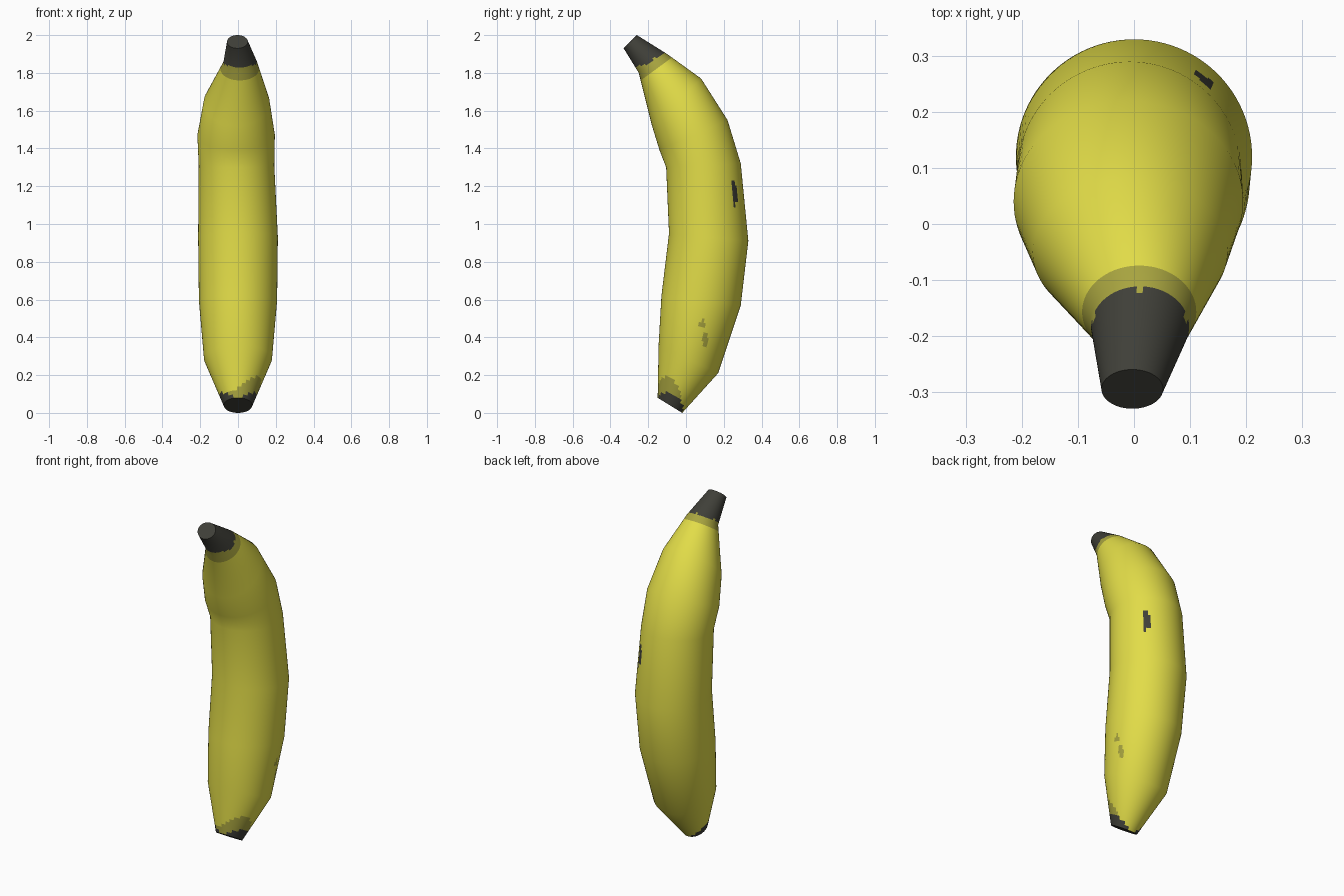
import bpy, bmesh, math
from mathutils import Vector

if "Cube" in bpy.data.objects:
    bpy.data.objects.remove(bpy.data.objects["Cube"])

# Rings: front-side (y, z), back-side (y, z), half width, x shift
RINGS = [
    (-0.15, 0.08, -0.02, 0.00, 0.075, 0.00),
    (-0.145, 0.36, 0.17, 0.21, 0.180, 0.00),
    (-0.13, 0.62, 0.29, 0.57, 0.207, 0.00),
    (-0.09, 0.95, 0.33, 0.91, 0.211, 0.00),
    (-0.105, 1.30, 0.29, 1.32, 0.200, -0.008),
    (-0.14, 1.39, 0.22, 1.55, 0.205, -0.01),
    (-0.18, 1.52, 0.08, 1.77, 0.174, -0.007),
    (-0.25, 1.80, -0.10, 1.90, 0.090, 0.012),
    (-0.33, 1.93, -0.26, 2.00, 0.055, -0.003),
]
N, SUB = 96, 14
LAST = len(RINGS) - 1


def ring_point(i, a):
    y0, z0, y1, z1, w, dx = RINGS[i]
    s = math.sin(a)
    return Vector((dx + w * math.cos(a),
                   (y0 + y1) / 2 + (y1 - y0) / 2 * s,
                   (z0 + z1) / 2 + (z1 - z0) / 2 * s))


def ring_normal(i, a):
    along = ring_point(min(i + 1, LAST), a) - ring_point(max(i - 1, 0), a)
    around = ring_point(i, a + 0.02) - ring_point(i, a - 0.02)
    return around.cross(along).normalized()


def on_skin(fn, t, a):
    i = min(int(t), LAST - 1)
    return fn(i, a).lerp(fn(i + 1, a), t - i)


def blob(p, y, z, ry, rz):
    return p.x > 0 and ((p.y - y) / ry) ** 2 + ((p.z - z) / rz) ** 2 < 1


def skin_colour(t, a, p):
    """0 yellow, 1 olive, 2 dark."""
    c, s = math.cos(a), math.sin(a)
    wob = 0.03 * math.sin(5 * a)
    # stem and its unripe collar
    if t > 7.08 + 0.14 * max(0, -s) + wob:
        return 2
    if t > 6.84 + 0.5 * wob:
        return 1
    # blossom end
    if t < 0.22 * abs(c) ** 1.5:
        return 2
    if t < 0.13 - 0.13 * max(0, s) + 0.36 * max(0, math.cos(a + 0.44)) ** 2:
        return 1
    # bruises
    if blob(p, 0.26, 1.15, 0.014, 0.05) or blob(p, 0.25, 1.21, 0.012, 0.03):
        return 2
    if blob(p, 0.085, 0.47, 0.02, 0.02) or blob(p, 0.10, 0.39, 0.018, 0.035):
        return 1
    return 0


bm = bmesh.new()
rows, normals = [], []
for k in range(LAST * SUB + 1):
    row = []
    for j in range(N):
        a = math.tau * j / N
        row.append(bm.verts.new(on_skin(ring_point, k / SUB, a)))
        normals.append(on_skin(ring_normal, k / SUB, a).normalized())
    rows.append(row)

# Peel skin
for k in range(LAST * SUB):
    for j in range(N):
        n = (j + 1) % N
        f = bm.faces.new((rows[k][j], rows[k][n], rows[k + 1][n], rows[k + 1][j]))
        f.smooth = True
        f.material_index = skin_colour((k + 0.5) / SUB, math.tau * (j + 0.5) / N,
                                       f.calc_center_median())
# Dark end caps
for loop in (rows[0][::-1], rows[-1]):
    f = bm.faces.new(loop)
    f.material_index = 2
    f.smooth = True

mesh = bpy.data.meshes.new("banana")
bm.to_mesh(mesh)
bm.free()

# Colours
for name, rgb in (("banana yellow", (0.76, 0.72, 0.065)),
                  ("olive bruise", (0.39, 0.37, 0.05)),
                  ("dark brown grey", (0.050, 0.050, 0.040))):
    m = bpy.data.materials.new(name)
    m.diffuse_color = (*rgb, 1)
    m.use_nodes = True
    m.node_tree.nodes["Principled BSDF"].inputs["Base Color"].default_value = m.diffuse_color
    mesh.materials.append(m)

# Soft shading along the skin, flat caps
loop_normals = [None] * len(mesh.loops)
for p in mesh.polygons:
    for li in p.loop_indices:
        cap = len(p.vertices) > 4
        loop_normals[li] = p.normal.copy() if cap else normals[mesh.loops[li].vertex_index]
mesh.normals_split_custom_set(loop_normals)

obj = bpy.data.objects.new("banana", mesh)
bpy.context.collection.objects.link(obj)
